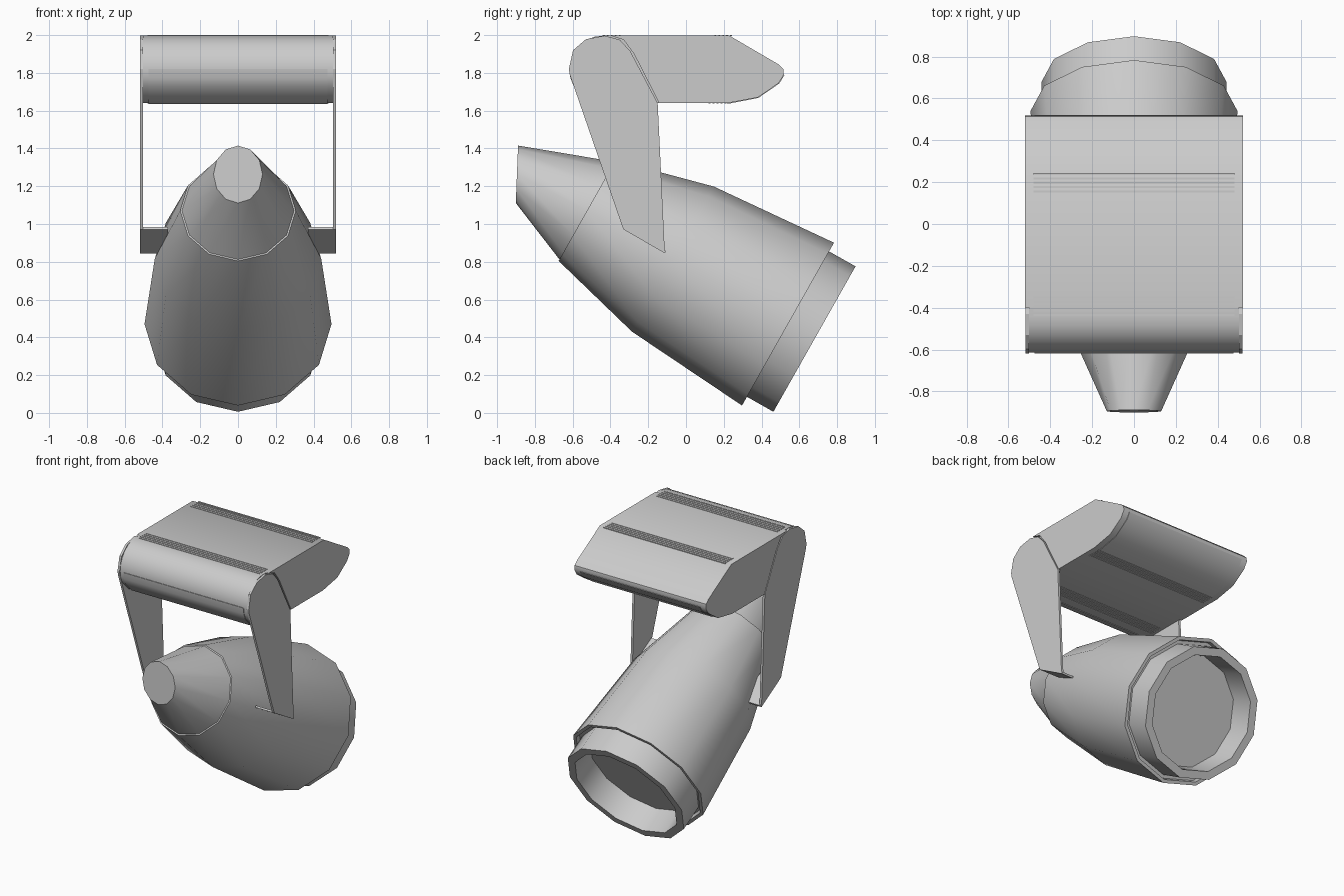
import bpy, bmesh, math
from mathutils import Vector

if "Cube" in bpy.data.objects:
    bpy.data.objects.remove(bpy.data.objects["Cube"])

AX = Vector((0.0, 0.871, -0.492)).normalized()   # lamp axis, towards the lens
UP = Vector((0.0, 0.492, 0.871)).normalized()    # in-plane radial direction
RIM = Vector((0, 0.54, 0.47))                    # centre of the shade rim
SIDES = 12


def finish(name, bm, angle=38):
    bmesh.ops.recalc_face_normals(bm, faces=bm.faces[:])
    me = bpy.data.meshes.new(name)
    bm.to_mesh(me)
    bm.free()
    ob = bpy.data.objects.new(name, me)
    bpy.context.collection.objects.link(ob)
    me.shade_smooth()
    me.set_sharp_from_angle(angle=math.radians(angle))
    return ob


def prism(name, profile, x0, x1, angle=38):
    """Extrude a (y, z) profile along x."""
    bm = bmesh.new()
    a = [bm.verts.new((x0, y, z)) for y, z in profile]
    b = [bm.verts.new((x1, y, z)) for y, z in profile]
    n = len(profile)
    bm.faces.new(a)
    bm.faces.new(b)
    for i in range(n):
        j = (i + 1) % n
        bm.faces.new((a[i], a[j], b[j], b[i]))
    return finish(name, bm, angle)


def loft(name, loops):
    """Skin rings given as (centre, in-plane radius vector, x radius); cap both ends."""
    bm = bmesh.new()
    rings = []
    for c, u, rx in loops:
        ring = []
        for k in range(SIDES):
            t = 2 * math.pi * k / SIDES
            ring.append(bm.verts.new(c + u * math.cos(t) + Vector((rx * math.sin(t), 0, 0))))
        rings.append(ring)
    for a, b in zip(rings, rings[1:]):
        for i in range(SIDES):
            j = (i + 1) % SIDES
            bm.faces.new((a[i], a[j], b[j], b[i]))
    bm.faces.new(rings[0])
    bm.faces.new(rings[-1])
    return finish(name, bm)


def ring(t, r):
    return (RIM + AX * t, UP * r, r)


def offset(points, centre, d):
    """Push profile points away from a centre."""
    out = []
    for y, z in points:
        v = Vector((y - centre[0], z - centre[1]))
        v *= (v.length + d) / v.length
        out.append((centre[0] + v.x, centre[1] + v.y))
    return out


# Lamp shade: rear cap with slanted end, main body, hollow lens ring
loft("rear_cap", [(Vector((0, -0.895, 1.263)), Vector((0, 0.006, 0.152)), 0.13),
                  ring(-1.222, 0.297)])
loft("lamp_shade", [ring(-1.222, 0.306), ring(-0.70, 0.441), ring(0, 0.495),
                    ring(0, 0.472), ring(-0.03, 0.465), ring(-0.03, 0.43)])
loft("lens_ring", [ring(-0.04, 0.442), ring(0.161, 0.442), ring(0.161, 0.387),
                   ring(-0.02, 0.375)])

# Housing: rear box and rounded front drum between the arms
rear_curve = [(0.49, 1.845), (0.515, 1.82), (0.518, 1.79), (0.49, 1.745),
              (0.38, 1.67), (0.22, 1.64)]
prism("housing", [(-0.40, 1.997), (0.23, 1.997)] + rear_curve +
      [(-0.142, 1.64), (-0.275, 1.90), (-0.33, 1.975)], -0.52, 0.52)

HUB = (-0.442, 1.82)
arc = [(HUB[0] + 0.172 * math.cos(math.radians(a)), HUB[1] + 0.177 * math.sin(math.radians(a)))
       for a in range(90, 211, 15)]
drum = prism("front_drum", arc + [(-0.52, 1.66), (-0.46, 1.64), (-0.135, 1.64),
                                  (-0.27, 1.90), (-0.33, 1.997)], -0.502, 0.502)

# Cover panels on the lower front and lower rear curves
front = arc[6:] + [(-0.52, 1.66), (-0.46, 1.64)]
prism("front_cover", offset(front, HUB, 0.004) + offset(front, HUB, -0.01)[::-1], -0.475, 0.475)
low = rear_curve[2:]
prism("rear_cover", offset(low, (0.2, 1.82), 0.004) + offset(low, (0.2, 1.82), -0.01)[::-1],
      -0.475, 0.475)

# Cooling ribs on the top and underside
for z, label, starts in ((1.997, "top", (-0.44, 0.15)), (1.64, "under", (-0.40, 0.12))):
    for g, y0 in enumerate(starts):
        for i in range(5):
            y = y0 + i * 0.021
            prism(f"{label}_rib_{g}_{i}", [(y, z - 0.003), (y + 0.01, z - 0.003),
                                           (y + 0.01, z + 0.003), (y, z + 0.003)], -0.48, 0.48)

# Pivot bore cutter
bm = bmesh.new()
bmesh.ops.create_cone(bm, cap_ends=True, segments=16, radius1=0.023, radius2=0.023, depth=1.4)
for v in bm.verts:
    v.co = Vector((v.co.z, HUB[0] + v.co.x, HUB[1] + v.co.y))
cutter = finish("pivot_bore", bm)
cutter.hide_render = True
cutter.display_type = 'WIRE'


def bore(ob):
    m = ob.modifiers.new("bore", 'BOOLEAN')
    m.operation = 'DIFFERENCE'
    m.solver = 'EXACT'
    m.object = cutter


bore(drum)

# Side arms with inward tabs that hold the shade
arm_profile = [(-0.62, 1.82), (-0.598, 1.92), (-0.53, 1.978), (-0.43, 1.997), (-0.35, 1.975),
               (-0.295, 1.915), (-0.15, 1.64), (-0.112, 0.845), (-0.332, 0.972), (-0.615, 1.79)]
tab_profile = [(-0.332, 0.972), (-0.112, 0.845), (-0.106, 0.857), (-0.326, 0.984)]
for s, side in ((-1, "left"), (1, "right")):
    bore(prism(f"{side}_arm", arm_profile, s * 0.503, s * 0.519, 20))
    prism(f"{side}_tab", tab_profile, s * 0.37, s * 0.518)

# Remove the cutter after applying the bores
dg = bpy.context.evaluated_depsgraph_get()
for ob in [o for o in bpy.data.objects if o.modifiers]:
    me = bpy.data.meshes.new_from_object(ob.evaluated_get(dg))
    ob.modifiers.clear()
    ob.data = me
bpy.data.objects.remove(cutter)
